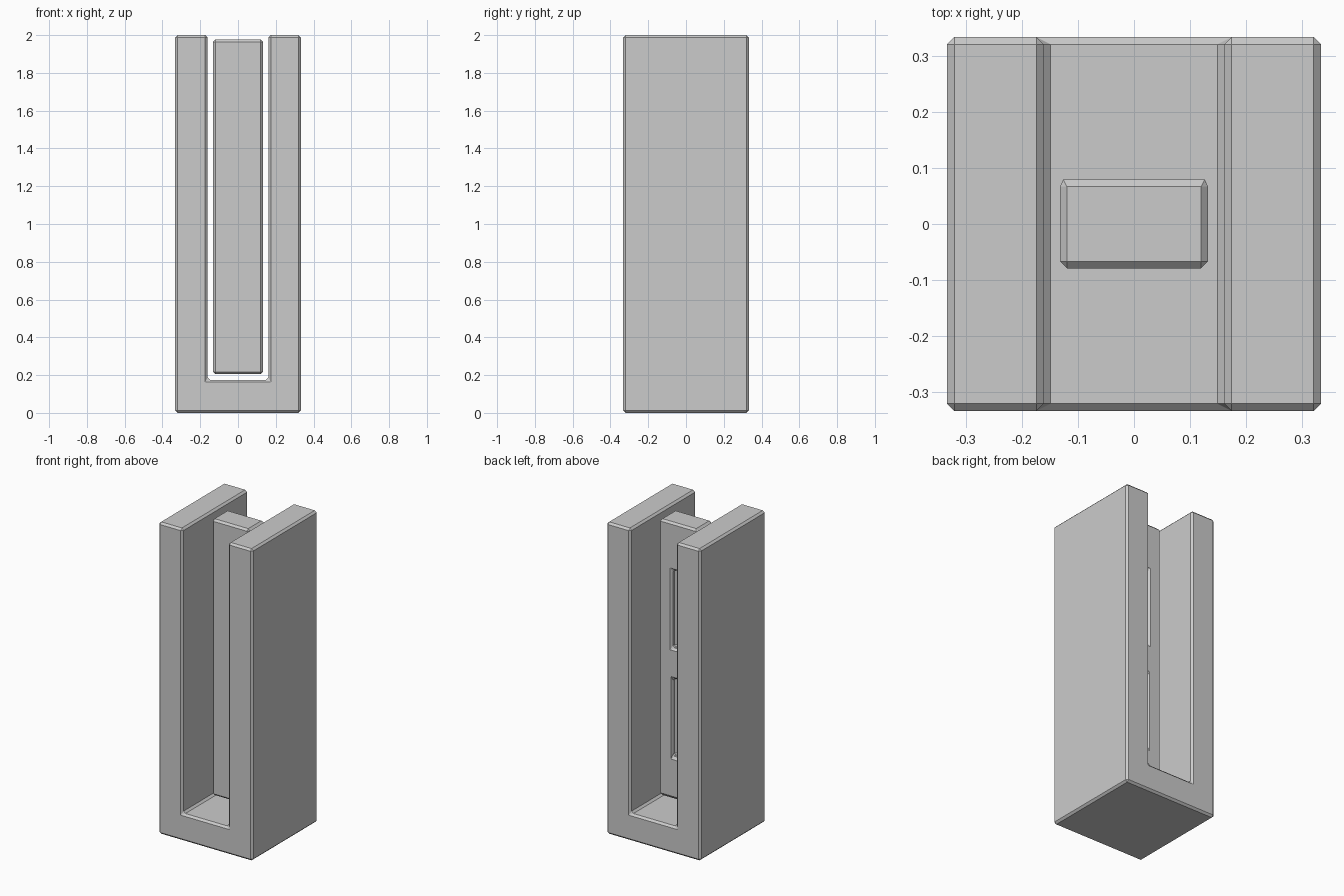
import bpy, bmesh

if "Cube" in bpy.data.objects:
    bpy.data.objects.remove(bpy.data.objects["Cube"])


def add_object(name, bm):
    bmesh.ops.recalc_face_normals(bm, faces=bm.faces)
    mesh = bpy.data.meshes.new(name)
    bm.to_mesh(mesh)
    bm.free()
    obj = bpy.data.objects.new(name, mesh)
    bpy.context.collection.objects.link(obj)
    return obj


def box(name, x, y, z):
    """Box from (min, max) pairs."""
    bm = bmesh.new()
    bmesh.ops.create_cube(bm, size=1)
    for v in bm.verts:
        v.co = [r[1] if c > 0 else r[0] for c, r in zip(v.co, (x, y, z))]
    return add_object(name, bm)


def chamfer(obj, width=0.0125):
    mod = obj.modifiers.new("chamfer", 'BEVEL')
    mod.width = width
    mod.segments = 1
    mod.limit_method = 'ANGLE'


# U-shaped frame: profile extruded from front to back
H, W, S, F = 2.0, 0.333, 0.161, 0.175
profile = [(-W, 0), (W, 0), (W, H), (S, H), (S, F), (-S, F), (-S, H), (-W, H)]
bm = bmesh.new()
face = bm.faces.new([bm.verts.new((x, -W, z)) for x, z in profile])
ext = bmesh.ops.extrude_face_region(bm, geom=[face])
moved = [g for g in ext["geom"] if isinstance(g, bmesh.types.BMVert)]
bmesh.ops.translate(bm, verts=moved, vec=(0, 2 * W, 0))
frame = add_object("frame", bm)
chamfer(frame)

# Centre bar floating in the slot
bar = box("centre_bar", (-0.132, 0.132), (-0.079, 0.079), (0.205, 1.977))

# Two tall recesses in the back of the bar
for i, (z0, z1) in enumerate([(0.475, 0.975), (1.17, 1.67)]):
    cutter = box(f"recess_cutter_{i}", (-0.045, 0.045), (0.04, 0.15), (z0, z1))
    cutter.hide_render = True
    cutter.hide_viewport = False
    cutter.display_type = 'WIRE'
    cut = bar.modifiers.new("recess", 'BOOLEAN')
    cut.operation = 'DIFFERENCE'
    cut.solver = 'EXACT'
    cut.object = cutter
chamfer(bar)
